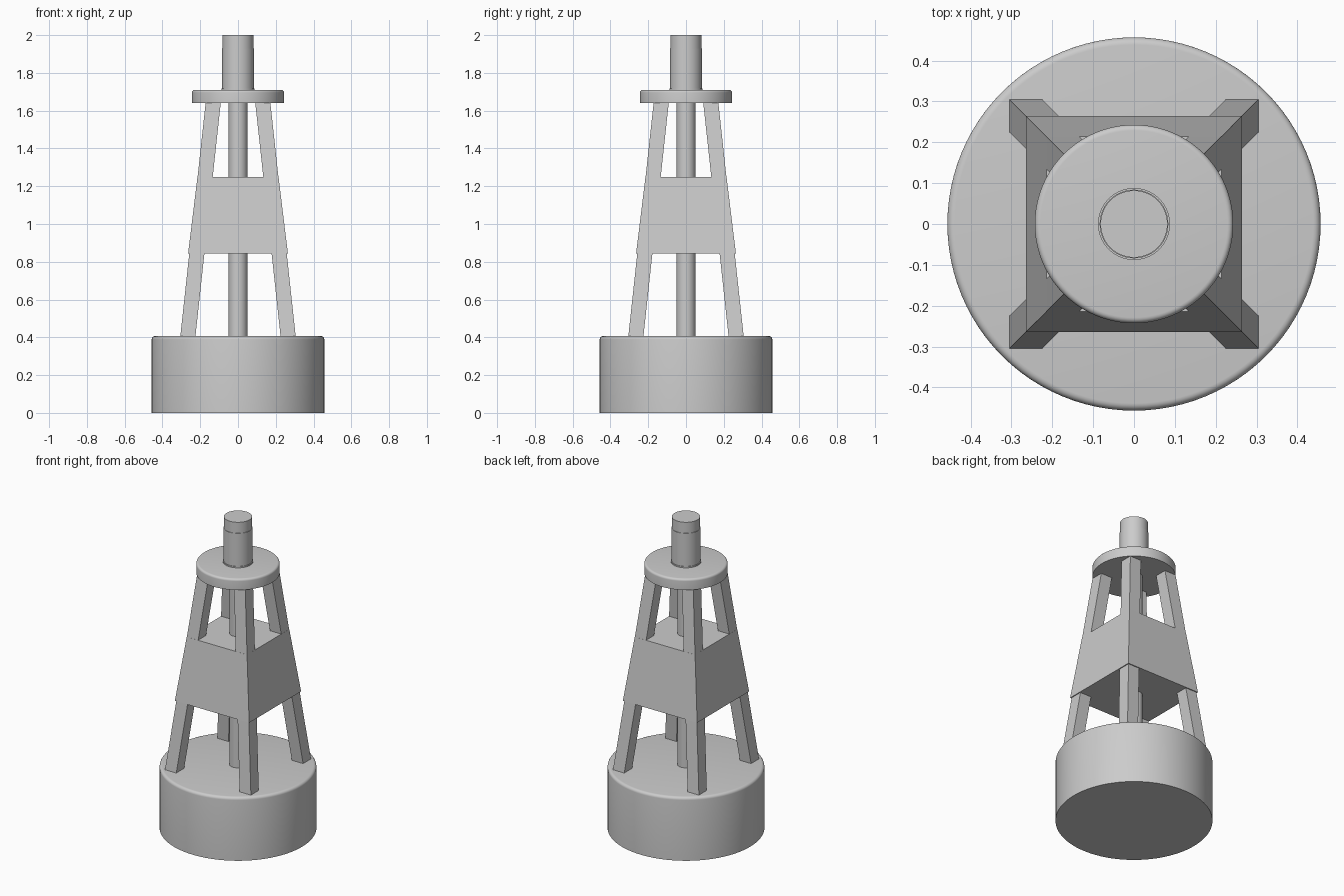
import bpy
import bmesh
import math

SEGMENTS = 96

cube = bpy.data.objects.get("Cube")
if cube:
    bpy.data.objects.remove(cube, do_unlink=True)


def add_object(name, bm):
    bmesh.ops.recalc_face_normals(bm, faces=bm.faces)
    mesh = bpy.data.meshes.new(name)
    bm.to_mesh(mesh)
    bm.free()
    obj = bpy.data.objects.new(name, mesh)
    bpy.context.collection.objects.link(obj)
    return obj


def lathe(name, profile):
    """Spin (radius, z) points around z, close both ends, smooth the sides."""
    bm = bmesh.new()
    rings = []
    for radius, z in profile:
        angles = [math.tau * i / SEGMENTS for i in range(SEGMENTS)]
        rings.append([bm.verts.new((radius * math.cos(a), radius * math.sin(a), z))
                      for a in angles])
    for low, high in zip(rings, rings[1:]):
        for i in range(SEGMENTS):
            j = (i + 1) % SEGMENTS
            bm.faces.new((low[i], low[j], high[j], high[i]))
    bm.faces.new(rings[0][::-1])
    bm.faces.new(rings[-1])
    obj = add_object(name, bm)
    bpy.ops.object.select_all(action="DESELECT")
    obj.select_set(True)
    bpy.context.view_layer.objects.active = obj
    bpy.ops.object.shade_smooth_by_angle(angle=math.radians(35))
    return obj


def rounded_drum(radius, bottom, top, round_size, steps=5):
    """Drum profile with a rounded top rim."""
    points = [(radius, bottom)]
    for i in range(steps + 1):
        a = math.pi / 2 * i / steps
        points.append((radius - round_size * (1 - math.cos(a)),
                       top - round_size * (1 - math.sin(a))))
    return points


def prism(name, bottom, top):
    """Tapered or leaning box; each end is (x0, x1, y0, y1, z)."""
    bm = bmesh.new()
    ends = []
    for x0, x1, y0, y1, z in (bottom, top):
        ends.append([bm.verts.new((x, y, z))
                     for x, y in ((x0, y0), (x1, y0), (x1, y1), (x0, y1))])
    low, high = ends
    bm.faces.new(low[::-1])
    bm.faces.new(high)
    for i in range(4):
        j = (i + 1) % 4
        bm.faces.new((low[i], low[j], high[j], high[i]))
    return add_object(name, bm)


# Float body and top platform
lathe("float_body", rounded_drum(0.457, 0, 0.407, 0.018))
lathe("top_platform", rounded_drum(0.243, 1.64, 1.71, 0.014))

# Central pole
lathe("central_pole", [(0.05, 0.4), (0.05, 1.65)])

# Lantern with a foot flange and a separate cap
lathe("lantern_flange", [(0.088, 1.705), (0.088, 1.718)])
lathe("lantern_body", [(0.084, 1.71), (0.084, 1.93)])
lathe("lantern_cap", [(0.082, 1.925), (0.082, 2.0)])

# Four legs leaning inward
LEG_WIDTH = 0.08
FOOT, HEAD = 0.306, 0.171
for side, sx in (("left", 1), ("right", -1)):
    for end, sy in (("front", -1), ("back", 1)):
        ends = []
        for reach, z in ((FOOT, 0.4), (HEAD, 1.645)):
            inner = reach - LEG_WIDTH
            ends.append((*sorted((sx * reach, sx * inner)),
                         *sorted((sy * reach, sy * inner)), z))
        prism(f"leg_{end}_{side}", *ends)

# Solid tapered block around the middle of the legs
LOW, HIGH = 0.264, 0.2145
prism("middle_block", (-LOW, LOW, -LOW, LOW, 0.845), (-HIGH, HIGH, -HIGH, HIGH, 1.25))
